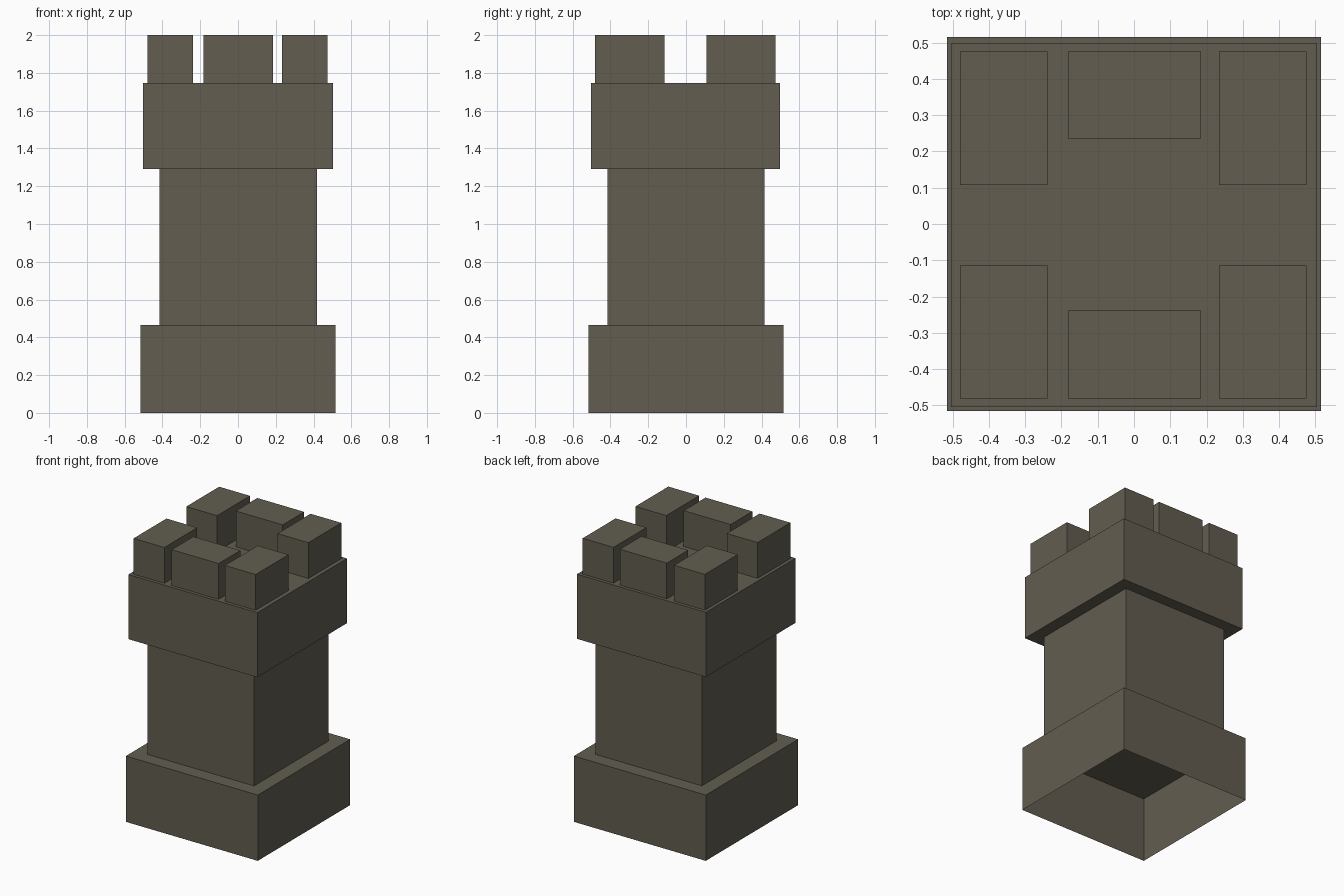
import bpy
import bmesh

if "Cube" in bpy.data.objects:
    bpy.data.objects.remove(bpy.data.objects["Cube"])

stone = bpy.data.materials.new("dark_stone")
stone.diffuse_color = (0.122, 0.110, 0.082, 1.0)
stone.use_nodes = True
stone.node_tree.nodes["Principled BSDF"].inputs["Base Color"].default_value = stone.diffuse_color


def block(name, x, y, z, open_bottom=False):
    """Box spanning the given (min, max) ranges, optionally without its floor."""
    bm = bmesh.new()
    bmesh.ops.create_cube(bm, size=1.0)
    for v in bm.verts:
        v.co = [r[0] + (c + 0.5) * (r[1] - r[0]) for c, r in zip(v.co, (x, y, z))]
    if open_bottom:
        bm.normal_update()
        floor = [f for f in bm.faces if f.normal.z < -0.9]
        bmesh.ops.delete(bm, geom=floor, context='FACES_ONLY')
    mesh = bpy.data.meshes.new(name)
    bm.to_mesh(mesh)
    bm.free()
    mesh.materials.append(stone)
    obj = bpy.data.objects.new(name, mesh)
    bpy.context.collection.objects.link(obj)
    return obj


# Hollow plinth, square shaft and overhanging cap
block("base", (-0.516, 0.516), (-0.516, 0.516), (0.0, 0.465), open_bottom=True)
block("shaft", (-0.415, 0.417), (-0.416, 0.415), (0.465, 1.29))
block("cap", (-0.504, 0.504), (-0.504, 0.498), (1.29, 1.747))

# Battlements: two corner blocks and one middle block on the front and back
TOP = (1.747, 2.0)
for side, outer, corner, middle in (("front", -0.481, -0.114, -0.239),
                                    ("back", 0.475, 0.108, 0.235)):
    corner_y = sorted((outer, corner))
    middle_y = sorted((outer, middle))
    block(side + "_left_merlon", (-0.480, -0.239), corner_y, TOP)
    block(side + "_middle_merlon", (-0.182, 0.185), middle_y, TOP)
    block(side + "_right_merlon", (0.234, 0.475), corner_y, TOP)
